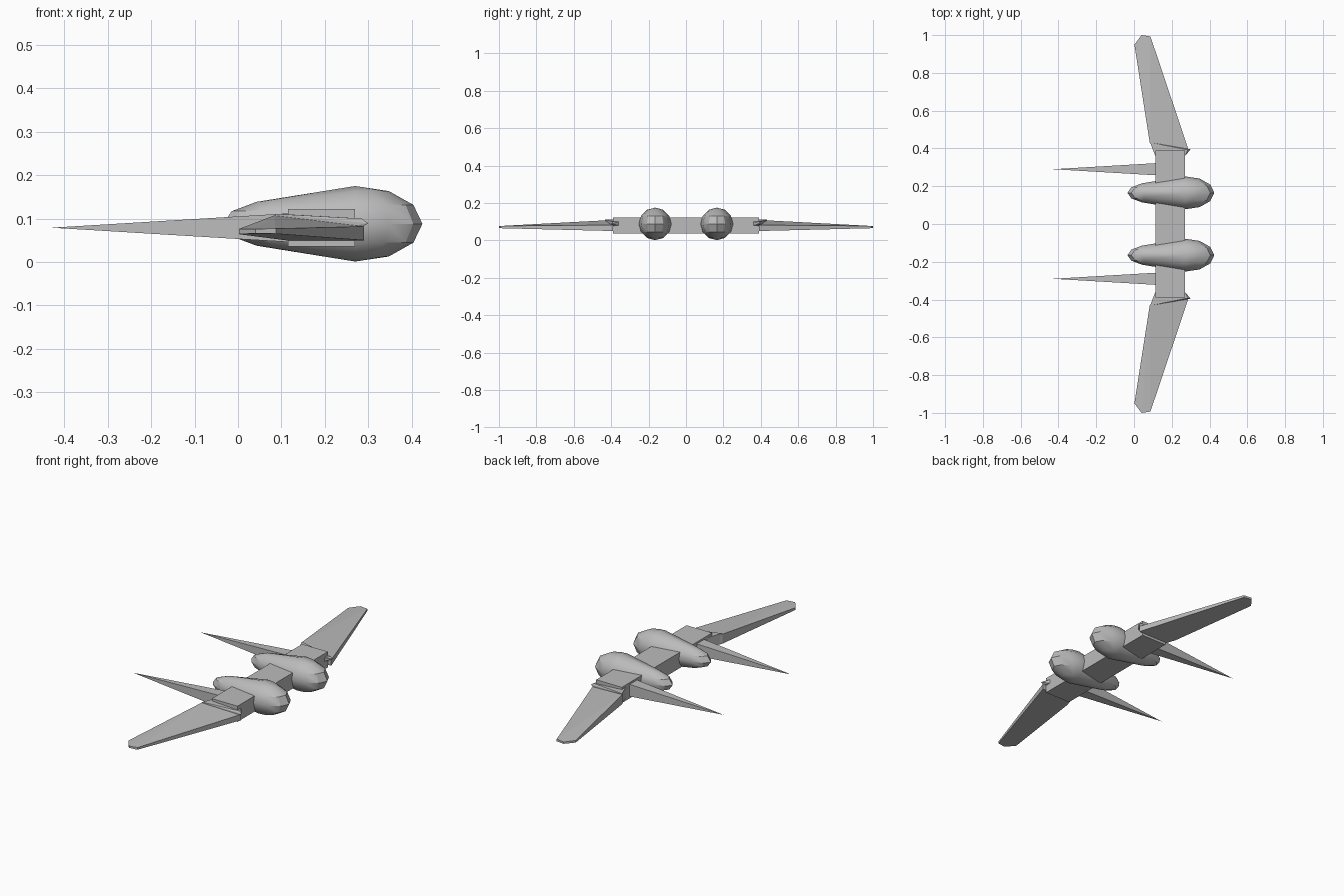
import bpy
import bmesh
from mathutils import Vector

cube = bpy.data.objects.get("Cube")
if cube:
    bpy.data.objects.remove(cube, do_unlink=True)

# Single grey hull colour
grey = bpy.data.materials.new("hull grey")
grey.use_nodes = True
colour = (0.5, 0.5, 0.5, 1)
grey.diffuse_color = colour
grey.node_tree.nodes["Principled BSDF"].inputs["Base Color"].default_value = colour


def finish(name, bm):
    bmesh.ops.recalc_face_normals(bm, faces=bm.faces)
    mesh = bpy.data.meshes.new(name)
    bm.to_mesh(mesh)
    bm.free()
    mesh.materials.append(grey)
    obj = bpy.data.objects.new(name, mesh)
    bpy.context.collection.objects.link(obj)
    return obj


def solid(name, points, side=1):
    """Convex flat-faced part; side flips it across the centre line."""
    bm = bmesh.new()
    for x, y, z in points:
        bm.verts.new((x, y * side, z))
    bmesh.ops.convex_hull(bm, input=bm.verts)
    bmesh.ops.dissolve_limit(bm, angle_limit=0.01, verts=bm.verts, edges=bm.edges)
    return finish(name, bm)


def pod(name, side):
    """Sphere with a blunt nose and a stretched, narrowed tail."""
    bm = bmesh.new()
    bmesh.ops.create_uvsphere(bm, u_segments=12, v_segments=6, radius=1)
    for v in bm.verts:
        taper, shift = (0.67, -0.15) if v.co.x < -0.01 else (1, 0)
        v.co = Vector((0.27 + shift + 0.155 * v.co.x,
                       side * 0.165 + 0.087 * taper * v.co.y,
                       0.088 + 0.087 * taper * v.co.z))
    obj = finish(name, bm)
    bpy.ops.object.select_all(action="DESELECT")
    obj.select_set(True)
    bpy.context.view_layer.objects.active = obj
    bpy.ops.object.shade_smooth_by_angle(angle=0.56)


# Central beam
solid("centre_beam", [(x, y, z) for x in (0.115, 0.27)
                      for y in (-0.39, 0.39) for z in (0.036, 0.122)])

for side, label in ((1, "rear"), (-1, "front")):
    pod(label + "_pod", side)

    # Long trailing spike
    base = [(0.116, 0.29 + dy, 0.079 + dz)
            for dy in (-0.032, 0.032) for dz in (-0.033, 0.033)]
    solid(label + "_spike", base + [(-0.43, 0.29, 0.079)], side)

    # Faceted collar joining beam and wing
    solid(label + "_collar", [
        (0.115, 0.355, 0.11), (0.115, 0.355, 0.05),
        (0.27, 0.36, 0.1), (0.27, 0.36, 0.08),
        (0.3, 0.395, 0.089), (0.285, 0.392, 0.1), (0.285, 0.395, 0.08),
        (0.085, 0.432, 0.111), (0.085, 0.432, 0.055)], side)

    # Tapered wing: trailing edge higher than leading edge at the root
    solid(label + "_wing", [
        (0.29, 0.39, 0.05), (0.29, 0.39, 0.082),
        (0.11, 0.39, 0.05), (0.11, 0.39, 0.102),
        (0.083, 0.432, 0.055), (0.083, 0.432, 0.107),
        (0.002, 0.95, 0.064), (0.002, 0.95, 0.076),
        (0.04, 1.0, 0.066), (0.04, 1.0, 0.076),
        (0.087, 0.993, 0.065), (0.087, 0.993, 0.077)], side)
